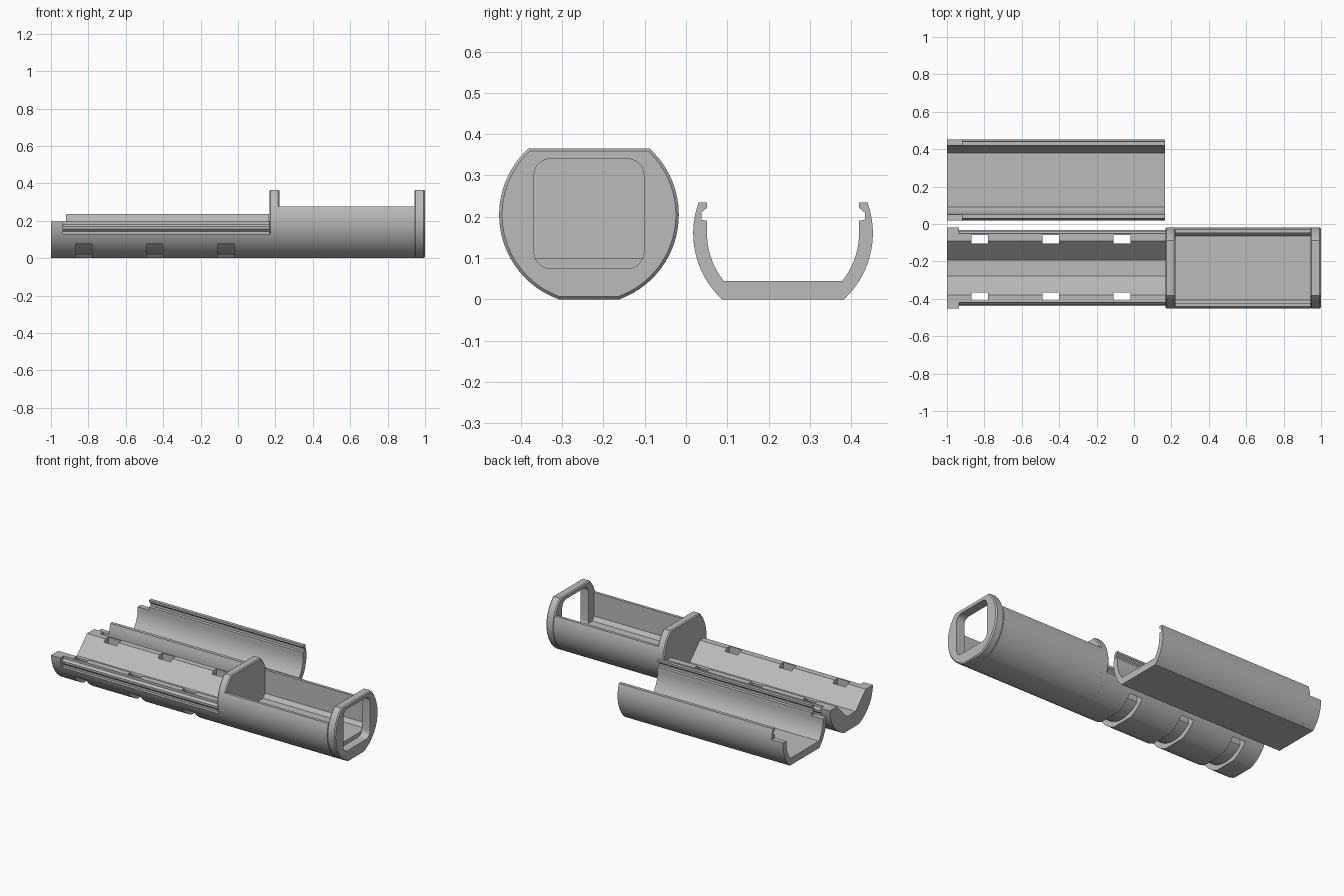
import bpy, bmesh
from math import sin, cos, asin, acos, pi

cube = bpy.data.objects.get("Cube")
if cube:
    bpy.data.objects.remove(cube, do_unlink=True)

grey = bpy.data.materials.new("plain grey")
grey.use_nodes = True
colour = (0.5, 0.5, 0.5, 1)
grey.diffuse_color = colour
grey.node_tree.nodes["Principled BSDF"].inputs["Base Color"].default_value = colour

R = 0.2175           # outer radius of both halves
BODY_Y, BODY_Z = -0.235, 0.205
SHELL_Y, SHELL_Z = 0.235, 0.16
TOP = 0.365


def arc(r, cz, z0, z1, n=28):
    """Right-hand side of a circle about (0, cz), between two heights."""
    a0, a1 = asin((z0 - cz) / r), asin((z1 - cz) / r)
    angles = [a0 + (a1 - a0) * i / n for i in range(n + 1)]
    return [(r * cos(a), cz + r * sin(a)) for a in angles]


def mirrored(half):
    return half + [(-y, z) for y, z in reversed(half)]


def prism(name, pts, x0, x1, cy, cz=0.0, chamfer=0.0):
    """Extrude a y-z profile along x, with optional chamfered ends."""
    k = 1 - chamfer / R
    rings = [(x0, 1), (x1, 1)]
    if chamfer:
        rings = [(x0, k), (x0 + chamfer, 1), (x1 - chamfer, 1), (x1, k)]
    bm = bmesh.new()
    loops = [[bm.verts.new((x, cy + y * s, cz + (z - cz) * s)) for y, z in pts]
             for x, s in rings]
    n = len(pts)
    for a, b in zip(loops, loops[1:]):
        for i in range(n):
            j = (i + 1) % n
            bm.faces.new((a[i], a[j], b[j], b[i]))
    bm.faces.new(loops[0])
    bm.faces.new(loops[-1])
    bmesh.ops.recalc_face_normals(bm, faces=bm.faces)
    mesh = bpy.data.meshes.new(name)
    bm.to_mesh(mesh)
    bm.free()
    mesh.materials.append(grey)
    obj = bpy.data.objects.new(name, mesh)
    bpy.context.collection.objects.link(obj)
    return obj


def activate(obj):
    bpy.ops.object.select_all(action='DESELECT')
    obj.select_set(True)
    bpy.context.view_layer.objects.active = obj


def cut(obj, cutter):
    mod = obj.modifiers.new("cut", 'BOOLEAN')
    mod.operation, mod.solver, mod.object = 'DIFFERENCE', 'EXACT', cutter
    activate(obj)
    bpy.ops.object.modifier_apply(modifier=mod.name)
    bpy.data.objects.remove(cutter, do_unlink=True)


# Flanges at both ends of the box bay
disc = mirrored(arc(R, BODY_Z, 0, TOP))
inner_flange = prism("inner_flange", disc, 0.168, 0.222, BODY_Y, BODY_Z, 0.007)
end_flange = prism("end_flange", disc, 0.943, 1.0, BODY_Y, BODY_Z, 0.007)

# Rounded window through the end flange
half, rad, mid = 0.133, 0.04, 0.2075
window = []
for q, (sy, sz) in enumerate([(1, 1), (-1, 1), (-1, -1), (1, -1)]):
    for i in range(9):
        a = (q + i / 8) * pi / 2
        window.append((sy * (half - rad) + rad * cos(a),
                       mid + sz * (half - rad) + rad * sin(a)))
cut(end_flange, prism("window_cutter", window, 0.9, 1.1, BODY_Y))

# Open box bay between the flanges
bay = prism("box_bay", mirrored(arc(R, BODY_Z, 0, 0.275) + [
    (0.188, 0.275), (0.188, 0.125), (0.17, 0.10)]), 0.215, 0.945, BODY_Y)

# Tray with snap ridges, and its full-width end
trough = [(0.145, 0.195), (0.043, 0.093)]
ridge = [(0.185, 0.13), (0.185, 0.143), (0.197, 0.155), (0.197, 0.168),
         (0.185, 0.18), (0.185, 0.195)]
tray = prism("tray", mirrored(arc(R, BODY_Z, 0, 0.13) + ridge + trough),
             -0.935, 0.175, BODY_Y)
tray_end = prism("tray_end", mirrored(arc(R, BODY_Z, 0, 0.195) + trough),
                 -1.0, -0.935, BODY_Y)

# Strap channels under the tray, open to the ledges through slots
inner, near, far = 0.185, 0.13, 0.175
channel = [(far, -0.05), (far, 0.3), (near, 0.3)]
a0 = acos(near / inner)
for i in range(13):
    a = a0 + (pi / 2 - a0) * i / 12.5
    channel.append((inner * cos(a), BODY_Z - inner * sin(a)))
for x in (-0.87, -0.49, -0.11):
    cut(tray, prism("strap_cutter", mirrored(channel), x, x + 0.09, BODY_Y))

# Separate cover shell with snap grooves, lower at its end
floor_arc = list(reversed(arc(0.184, SHELL_Z, 0.045, 0.155)))
lip = [(0.205, 0.235), (0.184, 0.235), (0.184, 0.222), (0.198, 0.21),
       (0.198, 0.193), (0.184, 0.19)]
cover = prism("cover_shell", mirrored(arc(R, SHELL_Z, 0, 0.228) + lip + floor_arc),
              -0.92, 0.165, SHELL_Y)
cover_end = prism("cover_shell_end", mirrored(
    arc(R, SHELL_Z, 0, 0.17) + [(0.184, 0.17)] + floor_arc), -1.0, -0.92, SHELL_Y)

for obj in (inner_flange, end_flange, bay, tray, tray_end, cover, cover_end):
    activate(obj)
    bpy.ops.object.shade_smooth_by_angle(angle=0.45)
